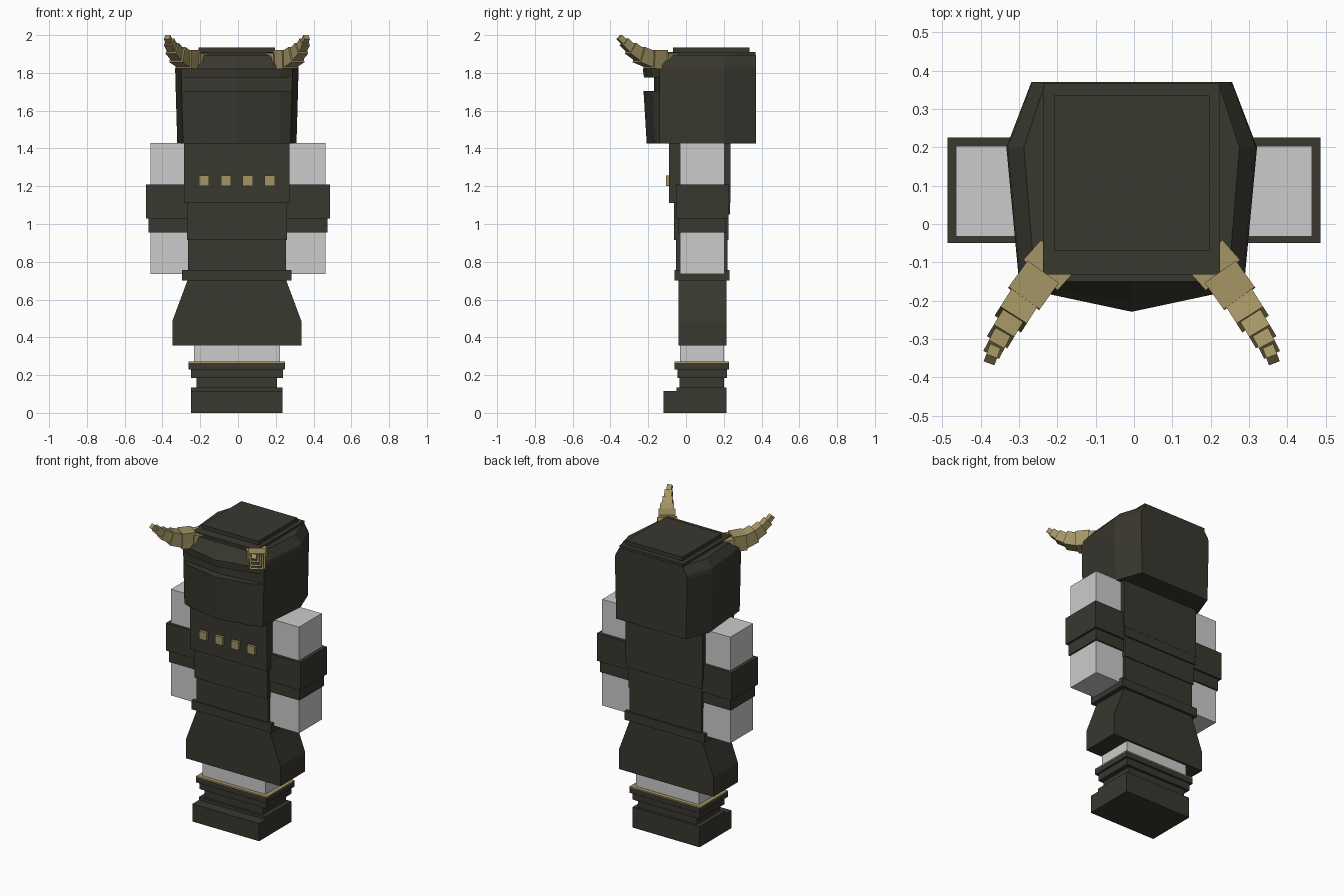
import bpy, bmesh
from mathutils import Vector, Matrix

cube = bpy.data.objects.get("Cube")
if cube:
    bpy.data.objects.remove(cube, do_unlink=True)


def material(name, rgb):
    m = bpy.data.materials.new(name)
    m.use_nodes = True
    m.diffuse_color = (*rgb, 1)
    m.node_tree.nodes["Principled BSDF"].inputs["Base Color"].default_value = (*rgb, 1)
    return m


DARK = material("dark_armour", (0.040, 0.038, 0.028))
GOLD = material("old_gold", (0.37, 0.30, 0.13))
PALE = material("pale_grey", (0.60, 0.60, 0.60))
MID = -0.006  # centre line of the body


def finish(name, bm, mat):
    bmesh.ops.recalc_face_normals(bm, faces=bm.faces)
    mesh = bpy.data.meshes.new(name)
    bm.to_mesh(mesh)
    bm.free()
    mesh.materials.append(mat)
    obj = bpy.data.objects.new(name, mesh)
    bpy.context.collection.objects.link(obj)
    return obj


def add_box(bm, size, matrix):
    bmesh.ops.create_cube(bm, size=1, matrix=matrix @ Matrix.Diagonal((*size, 1)))


def box(name, x, y, z, mat=DARK):
    """Box from (low, high) pairs."""
    bm = bmesh.new()
    size = [b - a for a, b in (x, y, z)]
    centre = [(a + b) / 2 for a, b in (x, y, z)]
    add_box(bm, size, Matrix.Translation(centre))
    return finish(name, bm, mat)


def slab(name, half, y, z, mat=DARK):
    return box(name, (MID - half, MID + half), y, z, mat)


def loft(name, rings, mat):
    """Skin closed rings of equal length and cap both ends."""
    bm = bmesh.new()
    loops = [[bm.verts.new(p) for p in ring] for ring in rings]
    n = len(loops[0])
    for low, high in zip(loops, loops[1:]):
        for i in range(n):
            j = (i + 1) % n
            bm.faces.new((low[i], low[j], high[j], high[i]))
    bm.faces.new(loops[0])
    bm.faces.new(loops[-1])
    return finish(name, bm, mat)


# Boots
slab("boot_base", 0.242, (-0.05, 0.214), (0, 0.135))
slab("boot_toe", 0.242, (-0.118, -0.04), (0, 0.115))
slab("boot_ankle", 0.213, (-0.035, 0.2), (0.13, 0.19))
slab("boot_lower_cuff", 0.243, (-0.045, 0.217), (0.185, 0.23))
slab("boot_upper_cuff", 0.256, (-0.06, 0.228), (0.23, 0.265))
slab("boot_trim", 0.256, (-0.06, 0.228), (0.265, 0.271), GOLD)
slab("legs", 0.228, (-0.033, 0.202), (0.26, 0.40), PALE)

# Flared skirt
outline = [(0.342, 0.357), (0.342, 0.485), (0.262, 0.70)]
outline += [(-x, z) for x, z in reversed(outline)]
loft("skirt", [[(MID + x, y, z) for x, z in outline] for y in (-0.04, 0.214)], DARK)

# Belt and torso
slab("belt", 0.290, (-0.06, 0.23), (0.70, 0.757))
slab("lower_torso", 0.260, (-0.052, 0.22), (0.757, 0.915))
slab("middle_torso", 0.265, (-0.063, 0.226), (0.915, 1.11))
slab("chest", 0.279, (-0.09, 0.235), (1.11, 1.43))
slab("back_plate", 0.272, (0.20, 0.234), (1.05, 1.11))

# Chest studs
for i in range(4):
    x = MID + 0.116 * (i - 1.5)
    box(f"chest_stud_{i + 1}", (x - 0.027, x + 0.027), (-0.107, -0.08), (1.202, 1.256), GOLD)

# Arms and bracers
for side, s in (("left", 1), ("right", -1)):
    def arm_part(name, outer, y, z, mat=DARK):
        box(f"{side}_{name}", sorted((s * 0.255, s * outer)), y, z, mat)
    arm_part("arm", 0.464, (-0.032, 0.204), (0.735, 1.43), PALE)
    arm_part("bracer", 0.487, (-0.05, 0.226), (1.03, 1.21))
    arm_part("bracer_cuff", 0.473, (-0.04, 0.213), (0.955, 1.03))


# Helmet: pointed front, recessed eye slot, brim and tapered crown
def helmet_ring(z, front, slot_y, width=1.0, corner=-0.14, back=0.37):
    half = [(0, front), (0.23, slot_y), (0.295 * width, corner),
            (0.327 * width, 0.2), (0.262 * width, back)]
    ring = half + [(-x, y) for x, y in reversed(half[1:])]
    return [(MID + x, y, z) for x, y in ring]


loft("helmet", [
    helmet_ring(1.425, -0.208, -0.165, 0.965),
    helmet_ring(1.705, -0.225, -0.178, 0.99),
    helmet_ring(1.705, -0.170, -0.142, 0.99),
    helmet_ring(1.775, -0.170, -0.142, 0.995),
    helmet_ring(1.775, -0.222, -0.178, 0.995),
    helmet_ring(1.82, -0.229, -0.180),
    helmet_ring(1.845, -0.205, -0.165, 0.985),
    helmet_ring(1.895, -0.150, -0.150, 0.86, -0.13),
], DARK)
slab("crown_plate", 0.231, (-0.132, 0.368), (1.88, 1.91))
slab("crown_cap", 0.203, (-0.07, 0.335), (1.90, 1.935))

# Horns: chains of shrinking blocks
path = [(0.195, -0.085, 1.87), (0.235, -0.13, 1.87), (0.278, -0.19, 1.872),
        (0.313, -0.245, 1.895), (0.340, -0.29, 1.928),
        (0.358, -0.325, 1.962), (0.368, -0.352, 1.988)]
widths = [(0.12, 0.07), (0.10, 0.10), (0.082, 0.085), (0.062, 0.066), (0.046, 0.048), (0.030, 0.030)]
for side, s in (("left", 1), ("right", -1)):
    bm = bmesh.new()
    points = [Vector((MID + s * x, y, z)) for x, y, z in path]
    for a, b, (wide, tall) in zip(points, points[1:], widths):
        turn = (b - a).to_track_quat("Y", "Z").to_matrix().to_4x4()
        add_box(bm, (wide, (b - a).length * 1.15, tall),
                Matrix.Translation((a + b) / 2) @ turn)
    finish(f"{side}_horn", bm, GOLD)
